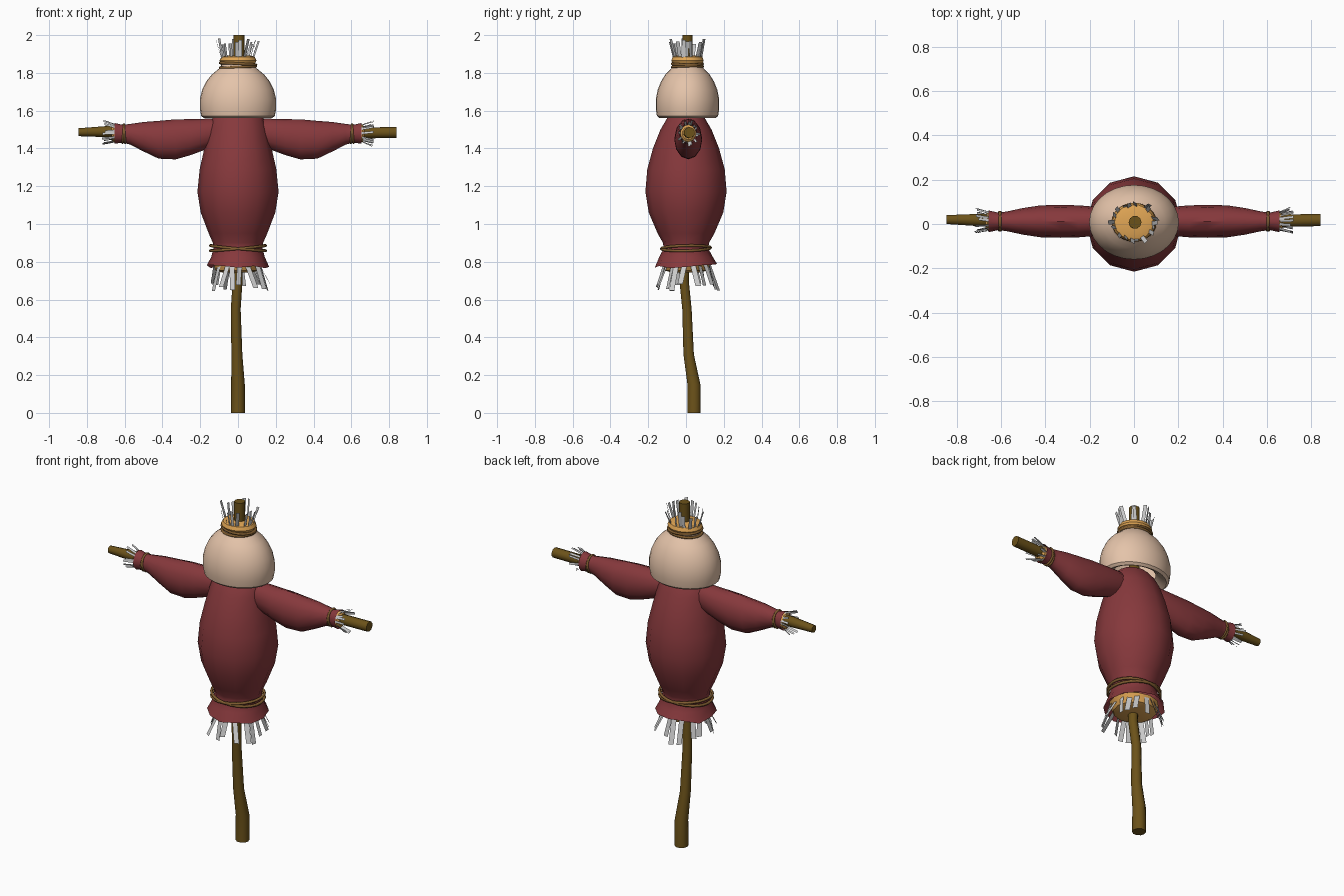
import bpy, bmesh, random
from math import sin, cos, pi, radians
from mathutils import Matrix, Vector

if "Cube" in bpy.data.objects:
    bpy.data.objects.remove(bpy.data.objects["Cube"])

random.seed(4)


def material(name, rgb):
    m = bpy.data.materials.new(name)
    m.diffuse_color = (*rgb, 1)
    m.use_nodes = True
    m.node_tree.nodes["Principled BSDF"].inputs["Base Color"].default_value = m.diffuse_color
    return m


CLOTH = material("red_cloth", (0.24, 0.04, 0.045))
SACK = material("sackcloth", (0.78, 0.55, 0.40))
WOOD = material("wood", (0.15, 0.085, 0.01))
ROPE = material("rope", (0.22, 0.11, 0.03))
STUFFING = material("stuffing", (0.75, 0.38, 0.09))
UP = Matrix.Identity(4)


def sideways(s):
    """Local z runs along world +x or -x, local x points up."""
    return Matrix(((0, 0, s, 0), (0, 1, 0, 0), (1, 0, 0, 0), (0, 0, 0, 1)))


def finish(name, verts, faces, mat, M=UP, angle=40):
    bm = bmesh.new()
    vs = [bm.verts.new(M @ Vector(v)) for v in verts]
    for f in faces:
        bm.faces.new([vs[i] for i in f])
    bmesh.ops.recalc_face_normals(bm, faces=bm.faces)
    for f in bm.faces:
        f.smooth = True
    me = bpy.data.meshes.new(name)
    bm.to_mesh(me)
    bm.free()
    me.set_sharp_from_angle(angle=radians(angle))
    if mat:
        me.materials.append(mat)
    ob = bpy.data.objects.new(name, me)
    bpy.context.collection.objects.link(ob)
    return ob


def loft(name, rings, n, mat, M=UP, caps=(True, True), hem=0):
    """Skin elliptical rings (z, cx, cy, rx, ry); hem makes the first ring ragged."""
    verts, faces = [], []
    for k, (z, cx, cy, rx, ry) in enumerate(rings):
        for i in range(n):
            a = 2 * pi * i / n
            dz = hem * random.uniform(-1, 1) if k == 0 else 0
            verts.append((cx + rx * cos(a), cy + ry * sin(a), z + dz))
    for k in range(len(rings) - 1):
        for i in range(n):
            j = (i + 1) % n
            faces.append((k * n + i, k * n + j, (k + 1) * n + j, (k + 1) * n + i))
    if caps[0]:
        faces.append(range(n))
    if caps[1]:
        faces.append(range((len(rings) - 1) * n, len(rings) * n))
    return finish(name, verts, faces, mat, M)


def rope(name, c, rx, ry, tilt, phase, r, M=UP, n=24, m=6):
    """Elliptical cord loop around c, tilted along the phase direction."""
    verts, faces = [], []
    for i in range(n):
        a = 2 * pi * i / n
        for j in range(m):
            b = 2 * pi * j / m
            verts.append((c[0] + (rx + r * cos(b)) * cos(a),
                          c[1] + (ry + r * cos(b)) * sin(a),
                          c[2] + tilt * cos(a - phase) + r * sin(b)))
            i2, j2 = (i + 1) % n, (j + 1) % m
            faces.append((i * m + j, i2 * m + j, i2 * m + j2, i * m + j2))
    finish(name, verts, faces, ROPE, M, 80)


def straw(name, n, c, r0, r1, z0, z1, w, flat=1.0, M=UP):
    """Ring of flat strips leaning outwards from radius r0 at z0 to r1 at z1."""
    verts, faces = [], []
    for i in range(n):
        a = 2 * pi * (i + random.uniform(-0.3, 0.3)) / n
        ra = random.uniform(0.85, 1.0) * r0
        rb = random.uniform(0.85, 1.08) * r1
        zb = z0 + (z1 - z0) * random.uniform(0.72, 1.0)
        lean = random.uniform(-0.12, 0.12)
        turn = a + pi / 2 + random.uniform(-0.5, 0.5)
        t = Vector((cos(turn), sin(turn), 0)) * w / 2
        p = Vector((c[0] + ra * cos(a), c[1] + ra * flat * sin(a), z0))
        q = Vector((c[0] + rb * cos(a + lean), c[1] + rb * flat * sin(a + lean), zb))
        k = len(verts)
        verts += [p - t, p + t, q + t, q - t]
        faces.append((k, k + 1, k + 2, k + 3))
    finish(name, verts, faces, None, M)


# wooden post and crossbar
loft("post", [(0, 0, .042, .037, .037), (.15, 0, .042, .036, .036),
              (.31, -.006, .014, .029, .029), (.55, -.012, .005, .026, .026),
              (.70, -.002, -.01, .026, .026), (1.2, 0, 0, .028, .028),
              (2.0, .005, .008, .029, .029)], 10, WOOD)
loft("crossbar", [(-.845, 1.486, .02, .021, .021), (-.70, 1.489, .018, .029, .029),
                  (0, 1.48, .012, .03, .03), (.62, 1.482, .014, .029, .029),
                  (.84, 1.484, .018, .029, .029)], 10, WOOD, sideways(1))

# shirt body with flared hem
loft("torso", [(.778, 0, 0, .165, .165), (.825, 0, 0, .142, .142), (.87, 0, 0, .13, .118),
               (.90, 0, 0, .133, .122), (.95, 0, 0, .155, .15), (1.06, 0, 0, .197, .197),
               (1.17, 0, 0, .215, .215), (1.29, 0, 0, .203, .205), (1.40, 0, 0, .178, .175),
               (1.50, 0, 0, .155, .135), (1.56, 0, 0, .135, .10), (1.60, 0, 0, .09, .07)],
     12, CLOTH, caps=(False, True), hem=.014)
loft("torso_stuffing", [(.742, -.005, 0, .075, .075), (.755, -.005, 0, .115, .115),
                        (.80, 0, 0, .135, .13)], 12, STUFFING)
straw("torso_straw", 18, (0, 0), .13, .165, .785, .645, .028)
rope("waist_rope_a", (0, 0, .872), .146, .13, .014, 0.2, .008)
rope("waist_rope_b", (0, 0, .872), .146, .13, -.014, -0.2, .008)

# sack head, open and tucked in underneath
loft("head", [(1.60, 0, .008, .12, .095), (1.572, 0, .008, .155, .125),
              (1.560, 0, .008, .18, .148), (1.572, 0, .008, .195, .162),
              (1.61, 0, .008, .202, .168), (1.66, 0, .008, .202, .168),
              (1.71, 0, .008, .19, .158), (1.755, 0, .008, .168, .14),
              (1.79, 0, .008, .14, .118), (1.815, 0, .008, .11, .094),
              (1.832, 0, .008, .09, .078), (1.85, 0, .008, .088, .076)],
     28, SACK, caps=(False, True))
loft("head_stuffing", [(1.84, 0, .008, .085, .075), (1.865, 0, .008, .098, .088),
                       (1.885, 0, .008, .088, .08), (1.893, 0, .008, .06, .055)],
     14, STUFFING)
straw("head_straw", 18, (0, .008), .085, .108, 1.86, 1.985, .019, .88)
rope("head_rope_a", (0, .008, 1.832), .094, .08, .005, 0.4, .008)
rope("head_rope_b", (0, .008, 1.848), .094, .08, -.005, 0.1, .008)

# sleeves, one per side
SLEEVE = [(.08, 1.49, .012, .065, .05), (.15, 1.48, .012, .078, .064),
          (.25, 1.46, .012, .095, .072), (.33, 1.448, .012, .106, .074),
          (.42, 1.446, .012, .10, .072), (.50, 1.462, .012, .078, .06),
          (.57, 1.475, .012, .055, .045), (.61, 1.478, .012, .047, .039),
          (.655, 1.48, .012, .055, .049)]
for side, s in (("right", 1), ("left", -1)):
    M = sideways(s)
    loft(side + "_sleeve", SLEEVE, 12, CLOTH, M, (True, False))
    loft(side + "_cuff_stuffing", [(.63, 1.48, .012, .046, .04), (.66, 1.48, .012, .046, .042),
                                   (.67, 1.48, .012, .034, .032)], 10, STUFFING, M)
    straw(side + "_cuff_straw", 16, (1.48, .012), .045, .066, .645, .72, .012, .9, M)
    rope(side + "_cuff_rope_a", (1.478, .012, .601), .049, .041, .004, 0, .006, M, 16)
    rope(side + "_cuff_rope_b", (1.478, .012, .607), .049, .041, -.004, 0, .006, M, 16)
